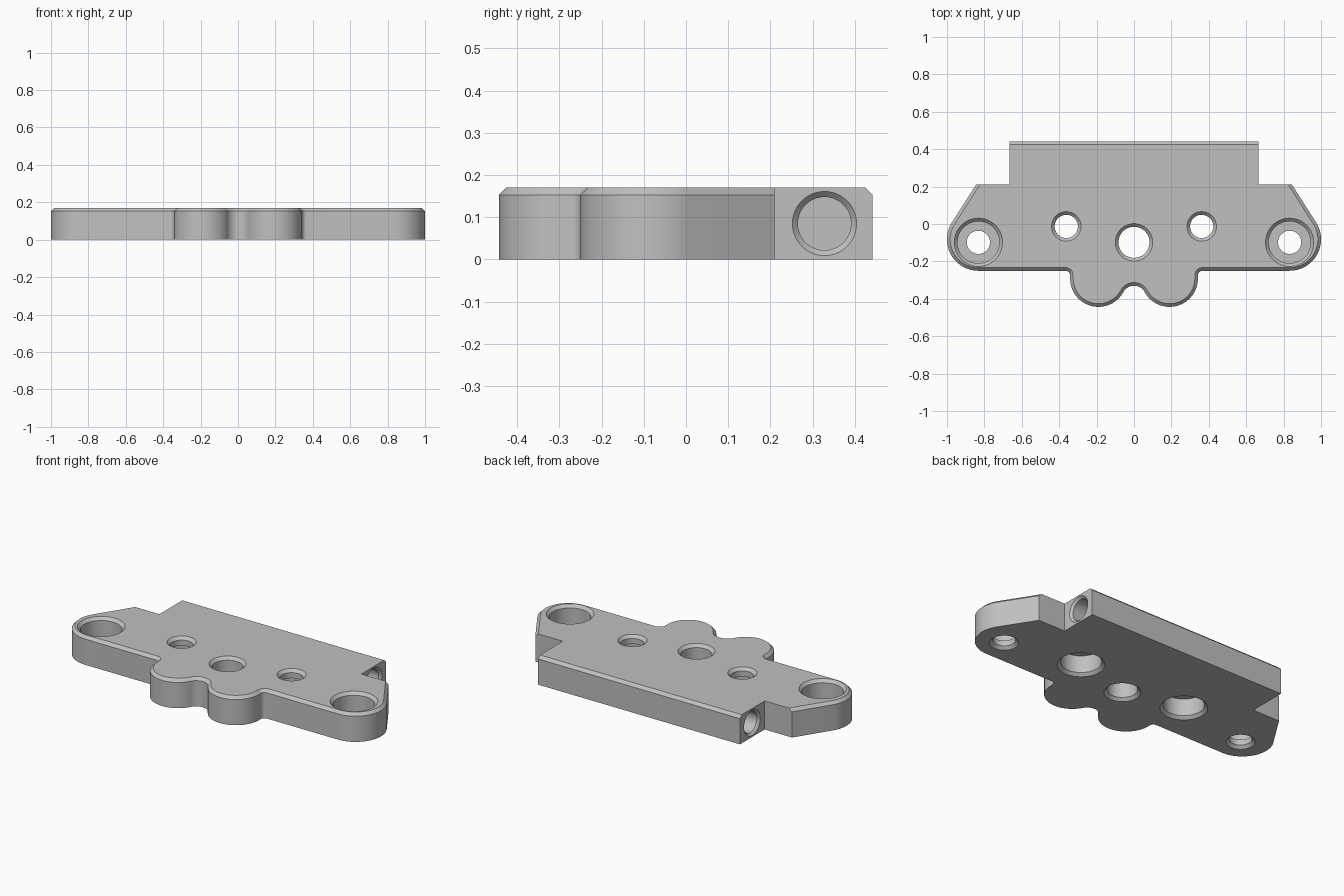
import bpy, bmesh, math
from mathutils import Matrix, Vector

if "Cube" in bpy.data.objects:
    bpy.data.objects.remove(bpy.data.objects["Cube"])

H = 0.17          # plate thickness
C = 0.017         # chamfer size


def arc(cx, cy, r, a0, a1, n):
    """Points on an arc, angles in degrees."""
    return [(cx + r * math.cos(math.radians(a0 + (a1 - a0) * i / n)),
             cy + r * math.sin(math.radians(a0 + (a1 - a0) * i / n))) for i in range(n + 1)]


def lathe(bm, profile, matrix, n=64):
    """Closed solid of revolution from (radius, height) pairs."""
    rings = []
    for r, z in profile:
        rings.append([bm.verts.new(matrix @ Vector((r * math.cos(math.tau * i / n),
                                                    r * math.sin(math.tau * i / n), z)))
                      for i in range(n)])
    for a, b in zip(rings, rings[1:]):
        for i in range(n):
            j = (i + 1) % n
            bm.faces.new((a[i], a[j], b[j], b[i]))
    bm.faces.new(rings[0][::-1])
    bm.faces.new(rings[-1])


def finish(bm, name):
    bmesh.ops.recalc_face_normals(bm, faces=bm.faces)
    me = bpy.data.meshes.new(name)
    bm.to_mesh(me)
    bm.free()
    ob = bpy.data.objects.new(name, me)
    bpy.context.collection.objects.link(ob)
    return ob


# Right half of the outline, from the valley between the lobes to the back edge
half = arc(0, -0.3942, 0.0642, 90, 28.5, 12)             # valley fillet
half += arc(0.19, -0.291, 0.152, 208.5, 360, 32)[1:]     # front lobe
half += arc(0.367, -0.275, 0.025, 180, 90, 8)            # inner corner fillet
half += arc(0.832, -0.082, 0.168, -90, 32.6, 28)         # rounded ear
half += [(0.845, 0.21), (0.665, 0.21), (0.665, 0.442)]   # shoulder and back block
outline = half + [(-x, y) for x, y in reversed(half[1:])]

# Plate body
bm = bmesh.new()
bottom = bm.faces.new([bm.verts.new((x, y, 0)) for x, y in outline])
ext = bmesh.ops.extrude_face_region(bm, geom=[bottom])
bmesh.ops.translate(bm, vec=(0, 0, H),
                    verts=[v for v in ext["geom"] if isinstance(v, bmesh.types.BMVert)])
bmesh.ops.recalc_face_normals(bm, faces=bm.faces)


def chamfered(e):
    """Top rim edges, except the shoulders and the block ends."""
    a, b = (v.co for v in e.verts)
    if min(a.z, b.z) < H - 0.001:
        return False
    return not (min(a.y, b.y) > 0.2 and max(a.y, b.y) < 0.22
                or abs(a.x - b.x) < 1e-5 and min(a.y, b.y) > 0.2)


bmesh.ops.bevel(bm, geom=[e for e in bm.edges if chamfered(e)], offset=C,
                offset_type='OFFSET', segments=1, affect='EDGES')
plate = finish(bm, "mounting_plate")

# Hole cutters
bm = bmesh.new()
E = 0.01   # overshoot beyond the surfaces


def through(r):
    return [(r + C + E, -E), (r, C), (r, H - C), (r + C + E, H + E)]


def counterbore(r, R, floor):
    return [(r + C + E, -E), (r, C), (r, floor), (R, floor), (R, H - C), (R + C + E, H + E)]


lathe(bm, through(0.083), Matrix.Translation((0, -0.098, 0)))
flip = Matrix.Translation((0, 0, H)) @ Matrix.Rotation(math.pi, 4, 'X')
for s in (-1, 1):
    # Ear holes, counterbored from the top
    lathe(bm, counterbore(0.062, 0.112, 0.05), Matrix.Translation((s * 0.832, -0.098, 0)))
    # Inner holes, counterbored from the bottom
    lathe(bm, counterbore(0.062, 0.112, 0.05), Matrix.Translation((s * 0.362, -0.013, 0)) @ flip)
    # Blind bores in the block ends
    side = Matrix.Translation((s * 0.665, 0.328, 0.085)) @ Matrix.Rotation(s * math.pi / 2, 4, 'Y')
    lathe(bm, [(0.063, -0.3), (0.063, -0.013), (0.086, E)], side)
cutter = finish(bm, "hole_cutters")
cutter.hide_render = True

mod = plate.modifiers.new("holes", 'BOOLEAN')
mod.operation = 'DIFFERENCE'
mod.solver = 'EXACT'
mod.object = cutter
bpy.context.view_layer.objects.active = plate
plate.select_set(True)
bpy.ops.object.modifier_apply(modifier=mod.name)
bpy.data.objects.remove(cutter)

# Grey metal
grey = bpy.data.materials.new("grey_metal")
grey.diffuse_color = (0.53, 0.53, 0.53, 1)
grey.use_nodes = True
grey.node_tree.nodes["Principled BSDF"].inputs["Base Color"].default_value = grey.diffuse_color
plate.data.materials.clear()
plate.data.materials.append(grey)
bpy.ops.object.shade_smooth_by_angle(angle=math.radians(25))
